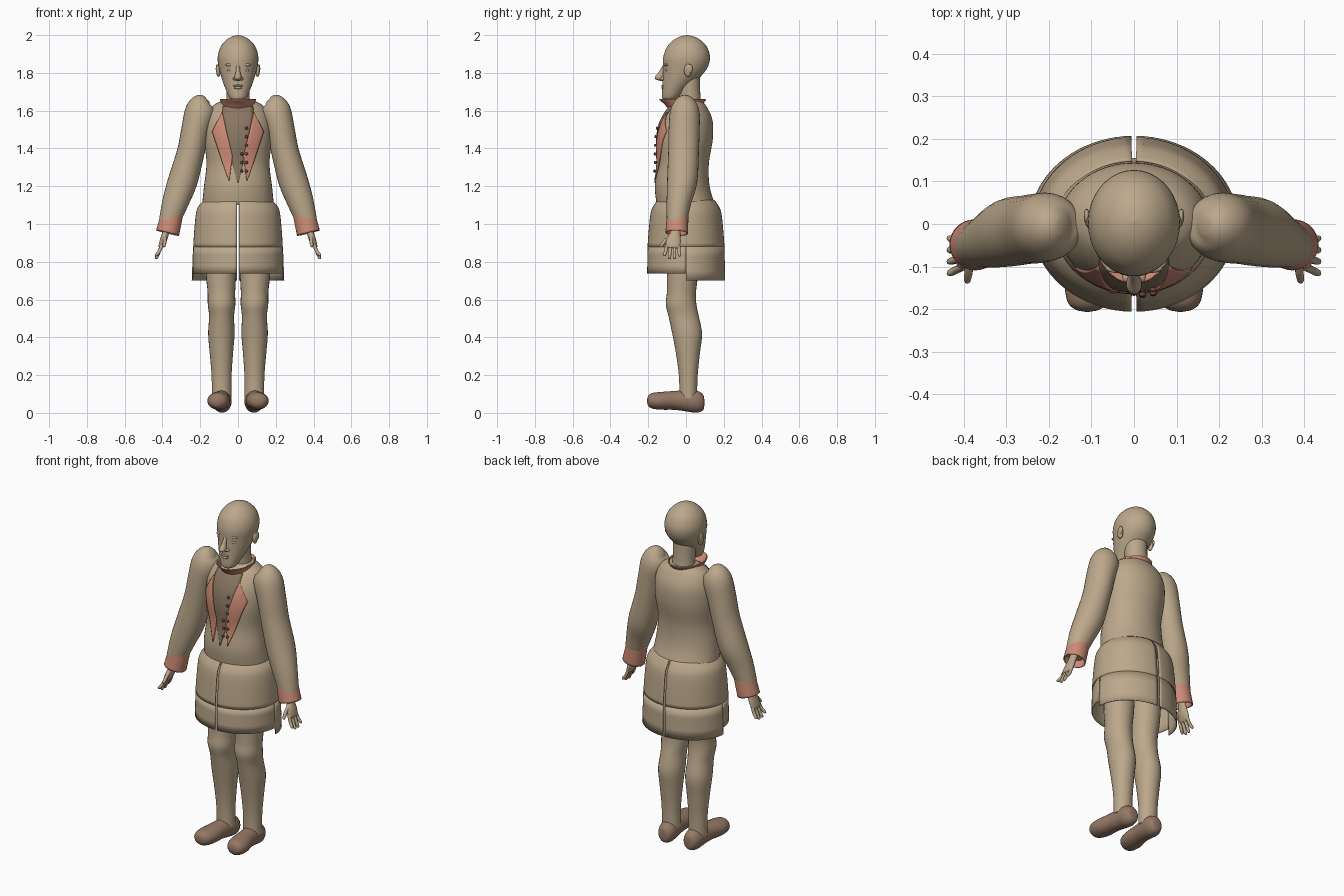
import bpy, bmesh, math
from mathutils import Vector

cube = bpy.data.objects.get("Cube")
if cube:
    bpy.data.objects.remove(cube, do_unlink=True)


def material(name, r, g, b):
    m = bpy.data.materials.new(name)
    m.use_nodes = True
    m.diffuse_color = (r, g, b, 1)
    m.node_tree.nodes["Principled BSDF"].inputs["Base Color"].default_value = (r, g, b, 1)
    return m


TAN = material("tan", .5, .39, .26)
PINK = material("salmon", .62, .26, .18)
BROWN = material("shoe_brown", .3, .19, .13)
VEST = material("vest_brown", .25, .18, .12)
DARK = material("button_maroon", .16, .06, .045)


def finish(name, bm, mat, mirror=False, thick=0):
    bmesh.ops.recalc_face_normals(bm, faces=bm.faces)
    me = bpy.data.meshes.new(name)
    bm.to_mesh(me)
    bm.free()
    ob = bpy.data.objects.new(name, me)
    bpy.context.collection.objects.link(ob)
    me.materials.append(mat)
    if thick:
        ob.modifiers.new("thickness", 'SOLIDIFY').thickness = thick
    if mirror:
        ob.modifiers.new("mirror", 'MIRROR').use_mirror_merge = False
    bpy.ops.object.select_all(action='DESELECT')
    ob.select_set(True)
    bpy.context.view_layer.objects.active = ob
    bpy.ops.object.shade_smooth_by_angle(angle=math.radians(45))
    return ob


def smooth_path(rows, steps):
    """Catmull-Rom through rows of numbers."""
    out, last = [], len(rows) - 1
    for i in range(last):
        p = [rows[max(0, min(last, i + k))] for k in (-1, 0, 1, 2)]
        for s in range(steps):
            t = s / steps
            out.append([b + .5 * t * (c - a + t * (2*a - 5*b + 4*c - d + t * (3*(b - c) + d - a)))
                        for a, b, c, d in zip(*p)])
    return out + [list(rows[-1])]


def skin(bm, rings, closed=True):
    n = len(rings[0])
    for lo, hi in zip(rings, rings[1:]):
        for j in range(n if closed else n - 1):
            k = (j + 1) % n
            bm.faces.new((lo[j], lo[k], hi[k], hi[j]))


def loft(name, rows, mat, mirror=False, flat=True, n=28, steps=4, caps=True, thick=0):
    """Elliptical sections along a path: x, y, z, side radius, other radius."""
    rows = smooth_path(rows, steps)
    pts = [Vector(r[:3]) for r in rows]
    axis = (pts[-1] - pts[0]).normalized()
    along_y = abs(axis.y) > .75
    ref = Vector((0, 0, 1)) if along_y else Vector((0, 1, 0))
    if flat:
        axis = Vector((0, 1, 0)) if along_y else Vector((0, 0, 1))
    bm, rings = bmesh.new(), []
    for i, (p, r) in enumerate(zip(pts, rows)):
        t = axis if flat else (pts[min(i + 1, len(pts) - 1)] - pts[max(i - 1, 0)]).normalized()
        u = ref.cross(t).normalized()
        v = t.cross(u)
        ang = [math.tau * j / n for j in range(n)]
        rings.append([bm.verts.new(p + u * math.cos(a) * max(r[3], .001)
                                   + v * math.sin(a) * max(r[4], .001)) for a in ang])
    skin(bm, rings)
    if caps:
        bm.faces.new(rings[0])
        bm.faces.new(rings[-1])
    return finish(name, bm, mat, mirror, thick)


def ball(name, loc, size, mat, mirror=False):
    bm = bmesh.new()
    bmesh.ops.create_uvsphere(bm, u_segments=16, v_segments=10, radius=1)
    for v in bm.verts:
        v.co = Vector(loc) + Vector([a * b for a, b in zip(v.co, size)])
    return finish(name, bm, mat, mirror)


# Torso and the painted-on coat front that follows it
TORSO = [(0, 0, 1.10, .19, .155), (0, -.02, 1.2, .18, .145), (0, -.015, 1.32, .167, .136),
         (0, -.006, 1.45, .178, .148), (0, .004, 1.55, .172, .136),
         (0, .012, 1.62, .14, .098), (0, .02, 1.655, .08, .06)]
loft("coat_body", TORSO, TAN, n=48, steps=6)
FINE = smooth_path(TORSO, 20)


def front_y(x, z):
    r = min(FINE, key=lambda s: abs(s[2] - z))
    return r[1] - r[4] * math.sqrt(max(0, 1 - (x / r[3]) ** 2))


def plate(name, rows, mat, lift, mirror=False, cols=8):
    """Thin plate on the chest from rows of z, x start, x end."""
    fine = []
    for a, b in zip(rows, rows[1:]):
        fine += [[p + (q - p) * s / 6 for p, q in zip(a, b)] for s in range(6)]
    bm, lines = bmesh.new(), []
    for z, x0, x1 in fine + [rows[-1]]:
        xs = [x0 + (x1 - x0) * c / cols for c in range(cols + 1)]
        lines.append([bm.verts.new((x, front_y(x, z) - lift, z)) for x in xs])
    skin(bm, lines, False)
    return finish(name, bm, mat, mirror, .004)


plate("vest", [(1.625, -.08, .08), (1.57, -.085, .085), (1.45, -.055, .055),
               (1.35, -.035, .035), (1.22, -.002, .002)], VEST, .005)
plate("lapels", [(1.59, .083, .086), (1.49, .062, .138), (1.36, .03, .095), (1.23, .046, .05)],
      PINK, .009, True)
for i in range(6):
    z = 1.508 - i * .0456
    for x in ((.045, .02) if i > 2 else (.045,)):
        ball("button", (x, front_y(x, z) - .014, z), (.008, .006, .008), DARK)

# Collar and neck
loft("neck", [(0, .03, 1.58, .075, .07), (0, .02, 1.66, .062, .058), (0, .012, 1.78, .064, .062)], TAN)
loft("collar", [(0, -.005, 1.615, .078, .085), (0, -.012, 1.64, .084, .1), (0, -.018, 1.662, .09, .12)],
     PINK, caps=False, thick=.006)

# Head and face
loft("head", [(0, -.09, 1.655, .025, .025), (0, -.082, 1.668, .045, .044), (0, -.062, 1.71, .064, .064),
              (0, -.034, 1.76, .083, .09), (0, -.006, 1.82, .1, .116), (0, .003, 1.88, .108, .124),
              (0, .005, 1.935, .094, .107), (0, .006, 1.972, .065, .074),
              (0, .006, 1.992, .034, .038), (0, .006, 2.0, .002, .002)], TAN, n=36)
loft("nose", [(0, -.112, 1.84, .009, .012), (0, -.128, 1.805, .012, .016),
              (0, -.14, 1.78, .018, .024), (0, -.138, 1.766, .016, .022), (0, -.128, 1.758, .006, .008)], TAN)
ball("nostrils", (.017, -.124, 1.769), (.011, .014, .009), TAN, True)
ball("eyelids", (.04, -.101, 1.815), (.019, .012, .009), TAN, True)
ball("brows", (.04, -.103, 1.842), (.028, .012, .008), TAN, True)
ball("upper_lip", (0, -.121, 1.732), (.026, .01, .006), TAN)
ball("lower_lip", (0, -.121, 1.721), (.022, .01, .007), TAN)
ball("ears", (.104, .01, 1.813), (.012, .02, .034), TAN, True)
ball("ear_rims", (.111, .018, 1.822), (.007, .018, .024), TAN, True)

# Sleeves, cuffs and hands
loft("sleeves", [(.165, -.005, 1.662, .02, .02), (.18, -.005, 1.645, .06, .055), (.2, -.006, 1.595, .08, .078),
                 (.225, -.01, 1.5, .075, .082), (.25, -.013, 1.38, .073, .081),
                 (.292, -.02, 1.23, .078, .08), (.33, -.037, 1.12, .07, .066),
                 (.362, -.048, 1.02, .056, .054), (.37, -.05, .99, .05, .05)], TAN, True, flat=False)
loft("cuffs", [(.346, -.043, 1.066, .058, .056), (.359, -.046, 1.01, .06, .058),
               (.373, -.049, .952, .062, .06)], PINK, True, flat=False, caps=False, thick=.006)
loft("palms", [(.37, -.05, 1.0, .02, .026), (.382, -.056, .955, .018, .026),
               (.395, -.065, .915, .018, .038), (.408, -.07, .882, .013, .036),
               (.412, -.071, .872, .006, .03)], TAN, True, flat=False)
for i, tip in enumerate((.83, .815, .815, .828)):
    y0, y1 = -.1 + i * .02, -.115 + i * .027
    loft("finger", [(.4, y0, .895, .009, .009), (.417, (y0 + y1) / 2, .855, .009, .009),
                    (.432, y1, tip + .006, .008, .008), (.434, y1, tip, .003, .003)],
         TAN, True, flat=False, n=10)
loft("thumbs", [(.388, -.08, .935, .01, .011), (.388, -.11, .91, .01, .011),
                (.391, -.132, .884, .008, .008), (.391, -.136, .878, .003, .003)],
     TAN, True, flat=False, n=10)


# Coat skirt: two tiers with front and back slits
def panel(name, profile, a0, a1, n=20):
    bm, rows = bmesh.new(), []
    for z, rx, ry in smooth_path(profile, 3):
        ang = [math.radians(a0 + (a1 - a0) * j / n) for j in range(n + 1)]
        rows.append([bm.verts.new((rx * math.cos(a), ry * math.sin(a), z)) for a in ang])
    skin(bm, rows, False)
    return finish(name, bm, TAN, True, .005)


panel("skirt_upper", [(1.128, .176, .15), (1.1, .205, .17), (1.06, .222, .187),
                      (.96, .232, .198), (.878, .237, .204)], -88.5, 88.5, 40)
panel("skirt_front_hem", [(.88, .237, .203), (.737, .24, .206)], -88.5, 0)
panel("skirt_back_hem", [(.88, .238, .204), (.7, .245, .207)], 0, 88.5)

# Legs and shoes
loft("legs", [(.09, -.005, 1.08, .08, .09), (.09, -.012, .9, .081, .09), (.09, -.018, .74, .08, .083),
              (.088, -.024, .64, .073, .077), (.087, -.026, .575, .073, .081),
              (.087, -.012, .51, .066, .08), (.088, .006, .42, .07, .079), (.088, .01, .32, .062, .064),
              (.087, .012, .2, .053, .05), (.086, .012, .08, .052, .046)], TAN, True)
loft("shoes", [(.082, .097, .055, .012, .015), (.082, .09, .056, .034, .042), (.084, .055, .06, .05, .059),
               (.087, 0, .064, .05, .056), (.093, -.06, .066, .052, .05), (.102, -.13, .064, .06, .047),
               (.107, -.18, .064, .05, .041), (.109, -.2, .064, .03, .026),
               (.109, -.206, .064, .006, .006)], BROWN, True)
